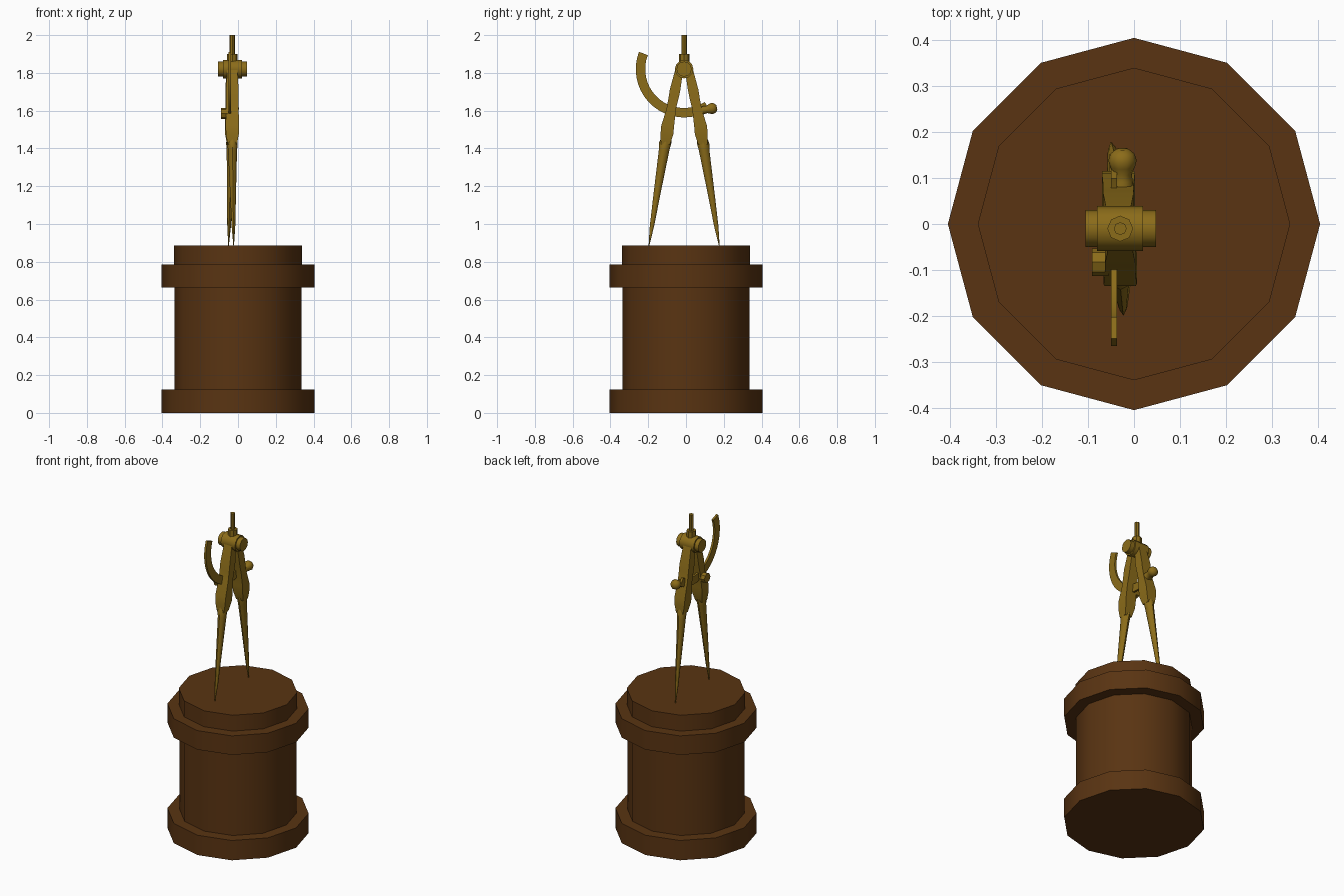
import bpy, bmesh, math
from mathutils import Vector

if "Cube" in bpy.data.objects:
    bpy.data.objects.remove(bpy.data.objects["Cube"])

CX, CY, HZ = -0.03, -0.01, 1.82   # compass hinge centre


def material(name, color):
    m = bpy.data.materials.new(name)
    m.diffuse_color = color
    m.use_nodes = True
    m.node_tree.nodes["Principled BSDF"].inputs["Base Color"].default_value = m.diffuse_color
    return m


WOOD = material("dark wood", (0.1, 0.034, 0.006, 1))
BRASS = material("brass", (0.26, 0.15, 0.01, 1))


def loft(name, rings, mat, angle=40):
    """Skin a list of equal-length point rings and cap both ends."""
    bm = bmesh.new()
    vs = [[bm.verts.new(p) for p in ring] for ring in rings]
    n = len(vs[0])
    for a, b in zip(vs, vs[1:]):
        for i in range(n):
            bm.faces.new((a[i], a[(i + 1) % n], b[(i + 1) % n], b[i]))
    bm.faces.new(vs[0][::-1])
    bm.faces.new(vs[-1])
    bmesh.ops.recalc_face_normals(bm, faces=bm.faces)
    me = bpy.data.meshes.new(name)
    bm.to_mesh(me)
    bm.free()
    me.materials.append(mat)
    ob = bpy.data.objects.new(name, me)
    bpy.context.collection.objects.link(ob)
    bpy.ops.object.select_all(action='DESELECT')
    ob.select_set(True)
    bpy.context.view_layer.objects.active = ob
    bpy.ops.object.shade_smooth_by_angle(angle=math.radians(angle))
    return ob


def lathe(name, origin, axis, profile, sides, mat):
    """Turned part: profile is (distance along axis, radius)."""
    q = Vector(axis).to_track_quat('Z', 'Y')
    rings = []
    for h, r in profile:
        rings.append([Vector(origin) + q @ Vector((r * math.cos(t), r * math.sin(t), h))
                      for t in (2 * math.pi * i / sides for i in range(sides))])
    return loft(name, rings, mat)


# Pedestal
lathe("pedestal", (0, 0, 0), (0, 0, 1),
      [(0, .405), (.125, .405), (.125, .337), (.665, .337), (.665, .405),
       (.785, .405), (.785, .34), (.885, .34)], 12, WOOD)

# Hinge barrel with end caps
lathe("hinge", (CX, CY, HZ), (1, 0, 0),
      [(-.076, .04), (-.05, .04), (-.05, .049), (.05, .049), (.05, .04), (.078, .04)],
      12, BRASS)

# Grip on top
lathe("grip", (CX, CY, 0), (0, 0, 1),
      [(1.83, .028), (1.9, .028), (1.9, .014), (2.0, .014)], 8, BRASS)

# Two legs: block upper arm and round tapered point
ARM = [(.022, 1.835, .02, .026), (.048, 1.71, .028, .033), (.055, 1.67, .027, .033),
       (.068, 1.61, .025, .033), (.087, 1.52, .034, .036), (.091, 1.475, .034, .034),
       (.099, 1.42, .024, .024)]
POINT = [(.092, 1.47, .022), (.1, 1.43, .033), (.106, 1.39, .028), (.145, 1.15, .018),
         (.17, .99, .0115), (.186, .885, .002)]
for side, name, x_arm, x_tip in ((-1, "front", -.03, -.023), (1, "rear", -.034, -.05)):
    loft(name + "_arm",
         [[(x_arm + sx * hx, CY + side * (d + sd * hd), z)
           for sx, sd in ((-1, -1), (1, -1), (1, 1), (-1, 1))]
          for d, z, hd, hx in ARM], BRASS, 25)
    rings = []
    for d, z, r in POINT:
        x = x_arm + (x_tip - x_arm) * (1.47 - z) / .585
        rings.append([(x + .85 * r * math.cos(t), CY + side * d + r * math.sin(t), z)
                      for t in (2 * math.pi * i / 8 for i in range(8))])
    loft(name + "_point", rings, BRASS, 50)

# Curved setting arc, centred on the hinge
rings = []
for i in range(19):
    a = math.radians(159 + (302 - 159) * i / 18)
    rings.append([(x, CY + r * math.cos(a), HZ + r * math.sin(a))
                  for x, r in ((-.05, .206), (-.037, .206), (-.037, .256), (-.05, .256))])
loft("setting_arc", rings, BRASS)

# Adjusting knob on the rear arm
lathe("adjusting_knob", (-.025, .07, 1.598), (0, 1, .2),
      [(0, .025), (.025, .022), (.04, .02), (.055, .027), (.07, .031),
       (.085, .026), (.095, .013)], 10, BRASS)

# Clamp screw on the side of the front arm
lathe("clamp_screw", (-.091, -.083, 1.585), (1, 0, 0), [(0, .03), (.035, .03)], 8, BRASS)
